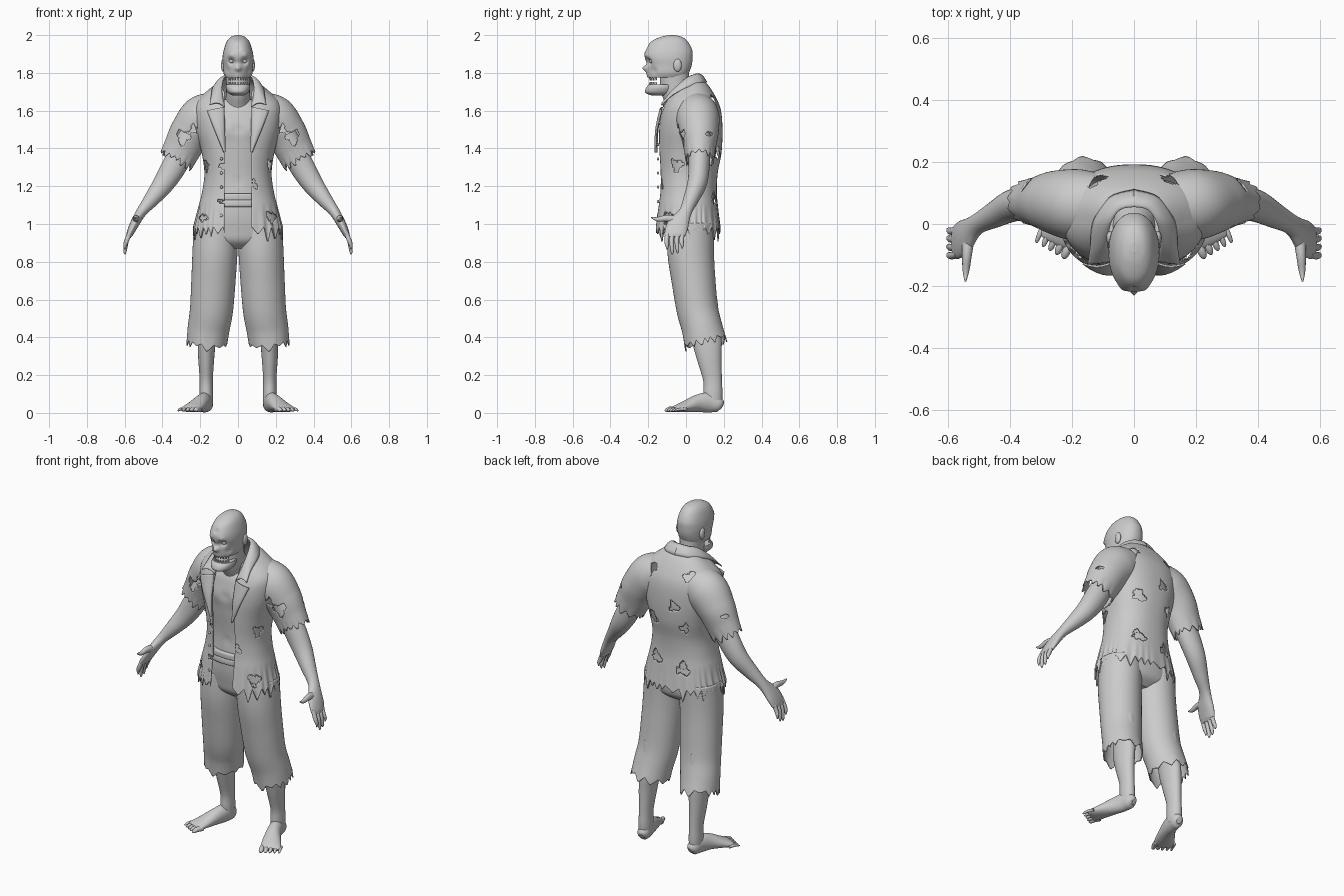
import bpy, bmesh, math, random
from mathutils import Vector
rng = random.Random(4)
TAU = 2 * math.pi

def interp(keys, v):
    # Catmull-Rom through tuples of any length
    x = min(max(v, 0), 1) * (len(keys) - 1)
    i = min(int(x), len(keys) - 2)
    t = x - i
    a, b, c, d = (keys[min(max(i + k, 0), len(keys) - 1)] for k in (-1, 0, 1, 2))
    return [0.5 * (2*q + (r-p)*t + (2*p-5*q+4*r-s)*t*t + (3*q-p-3*r+s)*t**3)
            for p, q, r, s in zip(a, b, c, d)]

def teeth(n, depth):
    out = []
    while len(out) < n:
        w, d = rng.randint(4, 9), rng.uniform(.3, 1) * depth
        out += [d * (1 - abs(2 * k / w - 1)) for k in range(w)]
    return out[:n]

def torn(c, holes):
    # ragged three-cornered holes
    for x, y, z, r in holes:
        d = c - Vector((x, y, z))
        a = math.atan2(d.z, d.x + d.y)
        if d.length < r * (1 + .3 * math.sin(3 * a + x * 40) + .1 * math.sin(8 * a)):
            return True
    return False

def sheet(name, f, nu, nv, closed=True, caps=False, holes=(), mirror=False, thick=0):
    bm = bmesh.new()
    cols = nu if closed else nu + 1
    g = [[bm.verts.new(f(i / nu, j / nv)) for i in range(cols)] for j in range(nv + 1)]
    for j in range(nv):
        for i in range(nu):
            k = (i + 1) % cols
            q = (g[j][i], g[j][k], g[j+1][k], g[j+1][i])
            if not torn(sum((p.co for p in q), Vector()) / 4, holes):
                bm.faces.new(q)
    if caps:
        bm.faces.new(g[0])
        bm.faces.new(g[-1])
    bmesh.ops.delete(bm, geom=[v for v in bm.verts if not v.link_faces], context='VERTS')
    bmesh.ops.recalc_face_normals(bm, faces=bm.faces[:])
    return finish(name, bm, mirror, thick)

def finish(name, bm, mirror=False, thick=0):
    for p in bm.faces:
        p.smooth = len(p.verts) < 5
    me = bpy.data.meshes.new(name)
    bm.to_mesh(me)
    bm.free()
    ob = bpy.data.objects.new(name, me)
    bpy.context.collection.objects.link(ob)
    if thick:
        m = ob.modifiers.new("thickness", 'SOLIDIFY')
        m.thickness, m.offset = thick, 0
    if mirror:
        ob.modifiers.new("mirror", 'MIRROR').use_clip = False
    return ob

def limb(name, keys, nu=28, nv=24, ref=(0, 1, 0), jag=0, caps=True, holes=(), thick=0):
    # mirrored tube through (x, y, z, half width, half depth)
    ref, off = Vector(ref), teeth(nu, jag)
    def f(u, v):
        k = interp(keys, v)
        T = (Vector(interp(keys, min(v + .02, 1))[:3]) - Vector(interp(keys, max(v - .02, 0))[:3])).normalized()
        A = T.cross(ref).normalized()
        B = T.cross(A)
        a = u * TAU
        drop = off[int(u * nu + .5) % nu] * max(0, (v - .8) / .2)
        return Vector(k[:3]) + A * k[3] * math.cos(a) + B * k[4] * math.sin(a) + T * drop
    return sheet(name, f, nu, nv, True, caps, holes, True, thick)

def shell(name, rings, nu=48, nv=24, p=1, gap=0, jag=0, caps=True, holes=(), thick=0, dents=()):
    # upright body of rings (z front, z back, y front, y back, half width)
    off = teeth(nu + 1, jag)
    def f(u, v):
        zf, zb, yf, yb, rx = interp(rings, v)
        t0 = math.asin(min(.95, gap / rx) ** (1 / p)) if gap else 0
        t = t0 + u * (TAU - 2 * t0)
        s, c = math.sin(t), math.cos(t)
        z = zf + (zb - zf) * max(0, (1 - c) / 2) ** .5
        z -= off[int(u * nu + .5)] * max(0, (v - .85) / .15)
        P = Vector((math.copysign(abs(s) ** p, s) * rx,
                    (yf + yb) / 2 - (yb - yf) / 2 * math.copysign(abs(c) ** p, c), z))
        D = Vector()
        for x, y, zz, r, dy in dents:
            for sx in {x, -x}:
                D.y += dy * math.exp(-((P - Vector((sx, y, zz))).length / r) ** 2)
        return P + D
    return sheet(name, f, nu, nv, not gap, caps and not gap, holes, False, thick)

def level(*rows):
    return [(r[0], r[0]) + r[1:] for r in rows]

def ball(name, loc, size, mirror=True):
    bm = bmesh.new()
    bmesh.ops.create_uvsphere(bm, u_segments=16, v_segments=10, radius=1)
    for v in bm.verts:
        v.co = Vector(loc) + Vector(a * b for a, b in zip(v.co, size))
    return finish(name, bm, mirror)

# head, with sunken eyes and cheeks, brow and nose
shell("head", level((2.0, -.09, -.06, .01), (1.99, -.135, -.02, .038), (1.965, -.185, .01, .06),
      (1.92, -.215, .033, .076), (1.88, -.218, .035, .082), (1.84, -.205, .03, .08),
      (1.80, -.2, .015, .077), (1.775, -.195, 0, .066)), 64, 44, .92,
      dents=[(.034, -.2, 1.862, .018, .025), (.035, -.2, 1.892, .016, -.009), (0, -.2, 1.825, .016, -.028),
             (.05, -.17, 1.81, .02, .012), (0, -.21, 1.93, .012, .008), (0, -.2, 1.785, .03, -.01)])
ball("eye", (.034, -.182, 1.862), (.014, .012, .011))
ball("ear", (.078, -.045, 1.84), (.012, .022, .034))
shell("jaw", level((1.738, -.197, -.06, .062), (1.72, -.212, -.06, .064), (1.695, -.215, -.07, .053),
      (1.68, -.18, -.09, .03)), 40, 12, .92)
limb("neck", [(0, -.06, 1.82, .068, .075), (0, -.055, 1.72, .062, .08), (0, -.02, 1.65, .07, .085), (0, .02, 1.57, .1, .1)])

# teeth along both jaws
bm = bmesh.new()
for z, s in ((1.772, -1), (1.74, 1)):
    for i in range(9):
        a = (i - 4) * .3
        c = Vector((.05 * math.sin(a), -.14 - .05 * math.cos(a), z))
        r = bmesh.ops.create_cone(bm, cap_ends=True, segments=6, radius1=.007, radius2=.003, depth=.024)
        for v in r['verts']:
            v.co = c + Vector((v.co.x, v.co.y, s * v.co.z))
bmesh.ops.recalc_face_normals(bm, faces=bm.faces[:])
finish("teeth", bm)

# bare torso under the shirt
shell("torso", level((1.66, -.07, .08, .09), (1.6, -.105, .13, .17), (1.5, -.118, .165, .185), (1.4, -.115, .16, .165),
      (1.25, -.1, .14, .15), (1.12, -.105, .14, .165), (1.0, -.1, .14, .18)), 56, 36, .9,
      dents=[(.06, -.12, 1.5, .05, -.012), (0, -.12, 1.5, .02, .01), (0, -.1, 1.22, .012, .012)])

# ragged open shirt
body_holes = [(-.18, -.08, 1.03, .032), (.17, -.09, 1.03, .032), (.09, -.14, 1.21, .024), (-.09, -.14, 1.31, .018),
              (.17, -.05, 1.31, .03), (-.17, -.05, 1.31, .03), (.13, .145, 1.655, .034), (-.13, .145, 1.655, .034),
              (-.05, .19, 1.48, .028), (.1, .17, 1.37, .034), (-.11, .17, 1.35, .028),
              (.09, .16, 1.13, .036), (-.09, .16, 1.1, .036), (-.09, -.14, 1.12, .016)]
shell("shirt", [(1.64, 1.78, -.09, .06, .09), (1.62, 1.74, -.11, .11, .15), (1.59, 1.67, -.125, .155, .215),
      (1.55, 1.6, -.138, .182, .23), (1.48, 1.5, -.145, .19, .22)] + level((1.38, -.145, .185, .19),
      (1.27, -.14, .165, .175), (1.17, -.14, .16, .187), (1.08, -.15, .168, .21), (.985, -.162, .18, .235)),
      170, 110, .87, gap=.072, jag=.095, holes=body_holes, thick=.006)
limb("sleeve", [(.11, .06, 1.60, .10, .10), (.185, .062, 1.56, .12, .112), (.25, .07, 1.485, .107, .1),
     (.29, .072, 1.41, .098, .083), (.318, .072, 1.355, .092, .072)], 80, 50, jag=.06, caps=False,
     holes=[(.29, -.015, 1.46, .035), (.23, -.03, 1.5, .022), (.33, .11, 1.47, .025)], thick=.006)

# collar and lapels
def strip(name, inner, outer, lift):
    def f(u, v):
        P = Vector(interp(inner, u)).lerp(Vector(interp(outer, u)), v)
        return P + Vector(lift) * math.sin(math.pi * v)
    sheet(name, f, 20, 6, False, mirror=True, thick=.006)
strip("collar", [(.07, -.12, 1.62), (.085, -.07, 1.70), (.075, 0, 1.77), (.045, .045, 1.79), (0, .055, 1.795)],
      [(.15, -.13, 1.63), (.14, -.075, 1.68), (.13, .01, 1.725), (.08, .085, 1.745), (0, .11, 1.75)], (0, 0, .015))
strip("lapel", [(.068, -.152, 1.38), (.07, -.148, 1.5), (.072, -.125, 1.62)],
      [(.074, -.157, 1.38), (.125, -.152, 1.5), (.165, -.128, 1.6)], (0, -.01, 0))
for i in range(6):
    ball("button", (-.088, -.148, 1.42 - .075 * i), (.008, .006, .008), False)

# arm, fingers and thumb
limb("arm", [(.25, .07, 1.47, .06, .06), (.33, .07, 1.32, .066, .056), (.39, .06, 1.22, .057, .052),
     (.45, .03, 1.14, .043, .042), (.51, -.003, 1.065, .028, .034), (.548, -.04, 1.0, .024, .056),
     (.572, -.058, .95, .018, .056), (.58, -.06, .93, .012, .048)], 32, 36)
for i, (y, z) in enumerate(((-.1, .865), (-.073, .838), (-.045, .845), (-.02, .87))):
    y0 = -.097 + i * .026
    limb("finger", [(.57, y0, .96, .012, .013), (.59, (y + y0) / 2 - .004, .91, .012, .012),
         (.598, y, z + .02, .009, .009), (.598, y, z, .003, .003)], 12, 10)
limb("thumb", [(.535, -.045, 1.02, .02, .022), (.54, -.1, 1.03, .016, .018), (.543, -.15, 1.025, .011, .012),
     (.545, -.185, 1.035, .003, .003)], 12, 10, (0, 0, 1))

# belt and cut-off trousers
shell("belt", level((1.16, -.108, .14, .165), (1.158, -.122, .148, .172), (1.13, -.123, .148, .175),
      (1.126, -.118, .148, .175), (1.122, -.124, .148, .176), (1.095, -.124, .15, .18), (1.09, -.11, .148, .178)), 56, 24, .9)
shell("trouser_hips", level((1.11, -.112, .145, .178), (1.04, -.11, .15, .205), (.97, -.1, .15, .222),
      (.91, -.085, .138, .2), (.87, -.04, .09, .1)), 56, 20, .9)
limb("trouser_leg", [(.115, .025, 1.0, .115, .12), (.122, .025, .85, .116, .12), (.13, .04, .7, .114, .113),
     (.14, .06, .55, .111, .107), (.155, .085, .45, .108, .105), (.163, .1, .385, .105, .111)],
     72, 40, jag=.045, caps=False, thick=.006)

# bare lower leg, foot and toes
limb("lower_leg", [(.15, .095, .6, .055, .07), (.163, .11, .4, .047, .078), (.168, .122, .3, .043, .067),
     (.168, .14, .18, .035, .05), (.168, .143, .1, .036, .05), (.168, .143, .04, .034, .046)])
limb("foot", [(.162, .192, .035, .015, .018), (.165, .175, .043, .033, .039), (.175, .12, .055, .037, .053),
     (.195, .06, .05, .042, .046), (.225, 0, .034, .052, .031), (.25, -.045, .022, .058, .019),
     (.258, -.06, .016, .052, .011)], 28, 24, (0, 0, 1))
for i in range(5):
    x, y, r = .212 + .022 * i, -.07 + .013 * i, .014 - .0015 * i
    limb("toe", [(x - .01, y + .02, .018, r, r), (x + .004, y - .012, .02, r, r), (x + .013, y - .034, .014, r * .8, r * .7),
         (x + .016, y - .042, .011, .003, .003)], 12, 8, (0, 0, 1))
